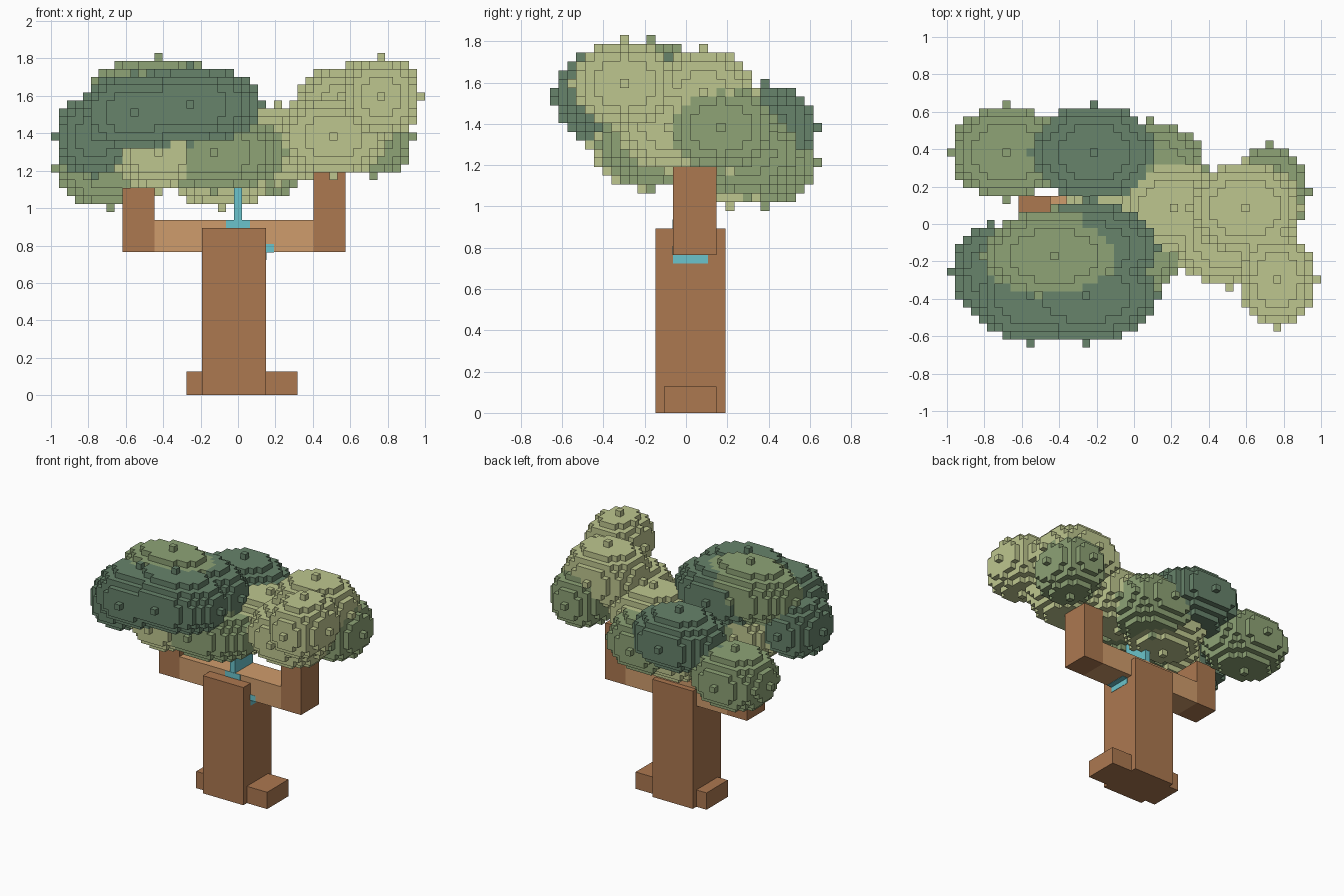
import bpy, bmesh
from mathutils import Vector

if "Cube" in bpy.data.objects:
    bpy.data.objects.remove(bpy.data.objects["Cube"], do_unlink=True)

V = 2 / 47  # edge length of one block


def material(name, rgb):
    lin = [((c / 255 + 0.055) / 1.055) ** 2.4 for c in rgb] + [1]
    m = bpy.data.materials.new(name)
    m.use_nodes = True
    m.diffuse_color = lin
    m.node_tree.nodes["Principled BSDF"].inputs["Base Color"].default_value = lin
    return m


BARK = material("bark brown", (172, 120, 80))
WOOD = material("light wood", (207, 156, 108))
TEAL = material("teal", (107, 196, 204))
LEAVES = {
    "light": material("light leaf", (190, 198, 143)),
    "mid": material("mid leaf", (142, 163, 118)),
    "dark": material("dark leaf", (103, 131, 107)),
}


def finish(name, bm, mat):
    me = bpy.data.meshes.new(name)
    bm.to_mesh(me)
    bm.free()
    me.materials.append(mat)
    bpy.context.collection.objects.link(bpy.data.objects.new(name, me))


def box(name, mat, x, y, z):
    """Box from (low, high) ranges counted in blocks."""
    bm = bmesh.new()
    bmesh.ops.create_cube(bm, size=1)
    for v in bm.verts:
        v.co = Vector([(r[0] + r[1]) / 2 + c * (r[1] - r[0])
                       for c, r in zip(v.co, (x, y, z))]) * V
    finish(name, bm, mat)


# Trunk with two root blocks
box("trunk", BARK, (-4.5, 3.5), (-3.5, 4.5), (0, 21))
box("root_right", BARK, (-6.5, -4.5), (-2.5, 3.5), (0, 3))
box("root_left", BARK, (3.5, 7.5), (-2.5, 3.5), (0, 3))

# Cross branch and its two upright ends
box("cross_branch", WOOD, (-10.5, 9.5), (-1.5, 3.5), (18, 22))
box("upright_right", BARK, (-14.5, -10.5), (-1.5, 3.5), (18, 26))
box("upright_left", BARK, (9.5, 13.5), (-1.5, 3.5), (18, 28))

# Teal stem and thin trims
box("teal_stem", TEAL, (-0.5, 0.5), (-1.5, 3.5), (22, 27))
box("teal_stem_base", TEAL, (-1.5, 1.5), (-1.55, -1.5), (21, 22))
box("teal_front_trim", TEAL, (3.5, 4.5), (-1.55, -1.5), (18, 19))
box("teal_under_trim", TEAL, (3.5, 4.5), (-1.5, 2.5), (17.95, 18))
box("teal_side_trim", TEAL, (3.5, 3.55), (-1.5, 2.5), (17, 18))

# Foliage clumps: shade, centre block, radii in blocks (earlier ones win overlaps)
CLUMPS = [
    ("mid", (-10, -4, 37), (9, 6, 5)),
    ("dark", (-6, -9, 36), (9, 6, 5)),
    ("dark", (-13, -9, 35), (7, 6, 5)),
    ("dark", (-18, -6, 32), (5, 6, 5)),
    ("dark", (-6, -3, 36), (9, 6, 5)),
    ("dark", (-5, 9, 32), (8, 6, 5)),
    ("mid", (-16, 9, 28), (7, 6, 5)),
    ("mid", (17, 4, 32), (5, 6, 5)),
    ("light", (18, -7, 37), (5, 6, 5)),
    ("light", (14, 2, 36), (7, 6, 5)),
    ("light", (12, -2, 32), (7, 6, 5)),
    ("light", (5, 2, 31), (7, 6, 5)),
    ("mid", (-3, -4, 30), (9, 6, 5)),
    ("light", (-10, -5, 30), (6, 6, 5)),
    ("light", (-2, 5, 28), (7, 6, 5)),
    ("mid", (2, 7, 29), (7, 6, 5)),
]

blocks = {}
for shade, (cx, cy, cz), (rx, ry, rz) in CLUMPS:
    for i in range(-rx, rx + 1):
        for j in range(-ry, ry + 1):
            for k in range(-rz, rz + 1):
                if (i / rx) ** 2 + (j / ry) ** 2 + (k / rz) ** 2 <= 1.0001:
                    blocks.setdefault((cx + i, cy + j, cz + k), shade)


def foliage(shade):
    """Outer block faces of one shade."""
    bm = bmesh.new()
    verts = {}

    def vert(key):
        if key not in verts:
            x, y, z = key
            verts[key] = bm.verts.new((x * V / 2, y * V / 2, (z + 1) * V / 2))
        return verts[key]

    for pos, s in blocks.items():
        if s != shade:
            continue
        for axis in range(3):
            for d in (-1, 1):
                near = list(pos)
                near[axis] += d
                if tuple(near) in blocks:
                    continue
                ring = []
                for a, b in ((-1, -1), (1, -1), (1, 1), (-1, 1))[::d]:
                    key = [2 * c for c in pos]
                    key[axis] += d
                    key[(axis + 1) % 3] += a
                    key[(axis + 2) % 3] += b
                    ring.append(vert(tuple(key)))
                bm.faces.new(ring)
    finish("foliage_" + shade, bm, LEAVES[shade])


for shade in LEAVES:
    foliage(shade)
